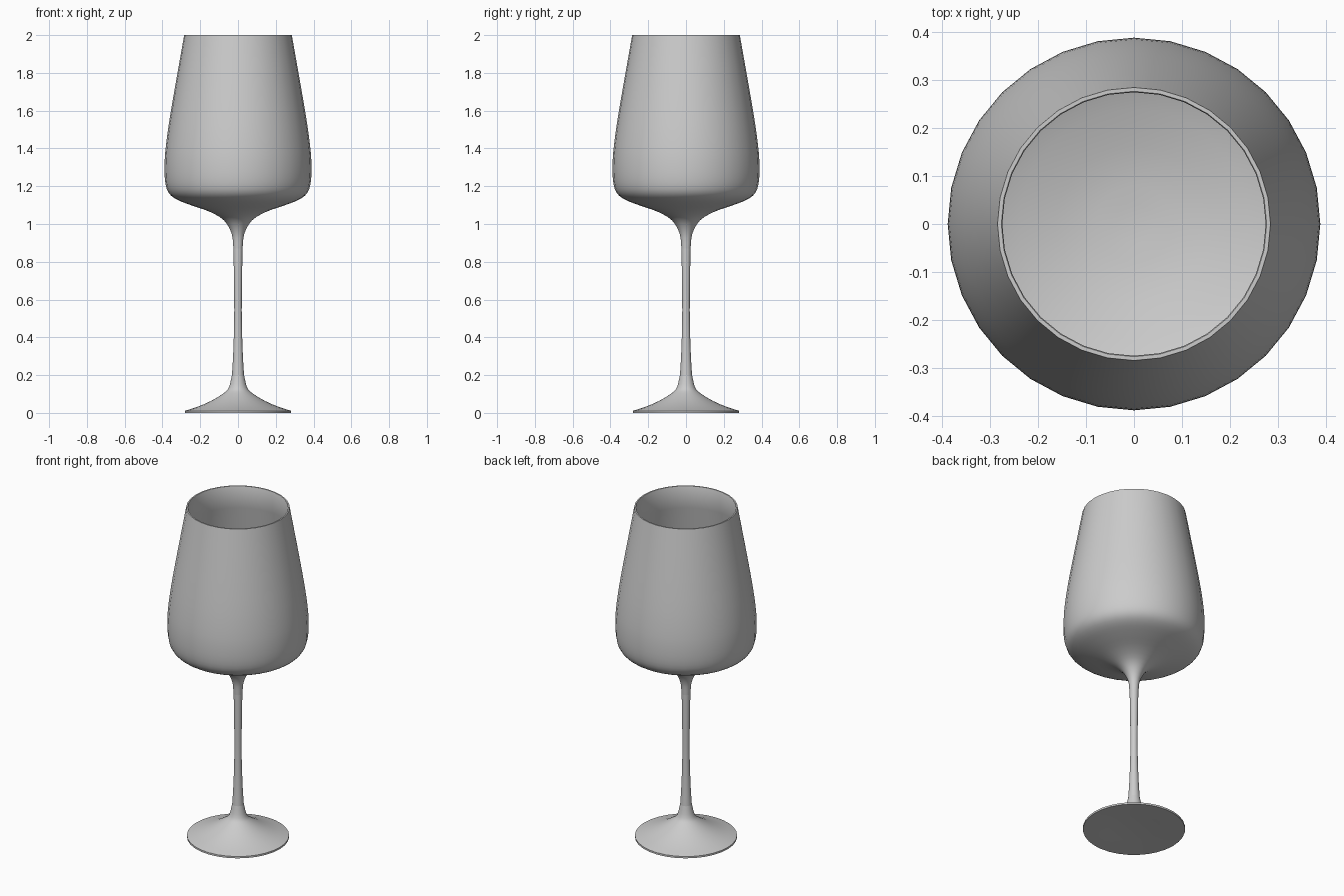
import bpy, bmesh, math
from mathutils import Vector

cube = bpy.data.objects.get("Cube")
if cube:
    bpy.data.objects.remove(cube, do_unlink=True)

SIDES = 32

glass = bpy.data.materials.new("neutral_grey")
glass.use_nodes = True
GREY = (0.6, 0.6, 0.6, 1)
glass.diffuse_color = GREY
glass.node_tree.nodes["Principled BSDF"].inputs["Base Color"].default_value = GREY


def smooth_path(points, steps=3):
    """Catmull-Rom curve through (radius, height) points."""
    p = [Vector(q) for q in points]
    p = [2 * p[0] - p[1]] + p + [2 * p[-1] - p[-2]]
    out = []
    for a, b, c, d in zip(p, p[1:], p[2:], p[3:]):
        for i in range(steps):
            t = i / steps
            out.append(0.5 * (2 * b + (c - a) * t + (2 * a - 5 * b + 4 * c - d) * t ** 2
                              + (3 * b - a - 3 * c + d) * t ** 3))
    return out + [p[-2]]


def lathe(name, profile):
    """Spin a profile around z; profile runs so that faces point outward."""
    bm = bmesh.new()
    verts = [bm.verts.new((max(r, 0), 0, z)) for r, z in profile]
    edges = [bm.edges.new(pair) for pair in zip(verts, verts[1:])]
    bmesh.ops.spin(bm, geom=verts + edges, axis=(0, 0, 1), cent=(0, 0, 0),
                   angle=math.tau, steps=SIDES, use_merge=True)
    bmesh.ops.remove_doubles(bm, verts=bm.verts, dist=0.0002)
    mesh = bpy.data.meshes.new(name)
    bm.normal_update()
    # Orient every face outward using a wall face on the outer side
    widest = max(bm.faces, key=lambda f: f.calc_center_median().xy.length)
    c = widest.calc_center_median()
    if widest.normal.xy.dot(c.xy) < 0:
        bmesh.ops.reverse_faces(bm, faces=bm.faces)
    bm.to_mesh(mesh)
    bm.free()
    mesh.materials.append(glass)
    obj = bpy.data.objects.new(name, mesh)
    bpy.context.collection.objects.link(obj)
    bpy.ops.object.select_all(action='DESELECT')
    obj.select_set(True)
    bpy.context.view_layer.objects.active = obj
    bpy.ops.object.shade_smooth_by_angle(angle=math.radians(50))
    return obj


# Bowl: flared neck, outer wall, thin rounded rim, inner wall and floor
outer = smooth_path([(0.024, 0.87), (0.034, 0.95), (0.075, 1.02), (0.15, 1.065),
                     (0.25, 1.1), (0.325, 1.13), (0.367, 1.165), (0.385, 1.22),
                     (0.389, 1.31), (0.381, 1.42), (0.355, 1.6), (0.285, 2.0)])
rim = [(0.283, 2.0), (0.277, 2.0)]
inner = smooth_path([(0.275, 1.997), (0.345, 1.6), (0.371, 1.42), (0.379, 1.31),
                     (0.375, 1.225), (0.355, 1.175), (0.31, 1.142), (0.24, 1.115),
                     (0.12, 1.085), (0, 1.075)])
lathe("bowl", outer + rim + inner)

# Stem: slender, slightly waisted rod
lathe("stem", smooth_path([(0.032, 0.2), (0.026, 0.3), (0.021, 0.45),
                           (0.02, 0.6), (0.024, 0.87)]))

# Foot: shallow hollow underside, thin edge, concave upper surface
underside = [(0, 0.012), (0.14, 0.009), (0.27, 0), (0.281, 0)]
upper = smooth_path([(0.281, 0.011), (0.21, 0.034), (0.14, 0.065), (0.075, 0.105),
                     (0.048, 0.135), (0.032, 0.2)])
lathe("foot", underside + upper)
